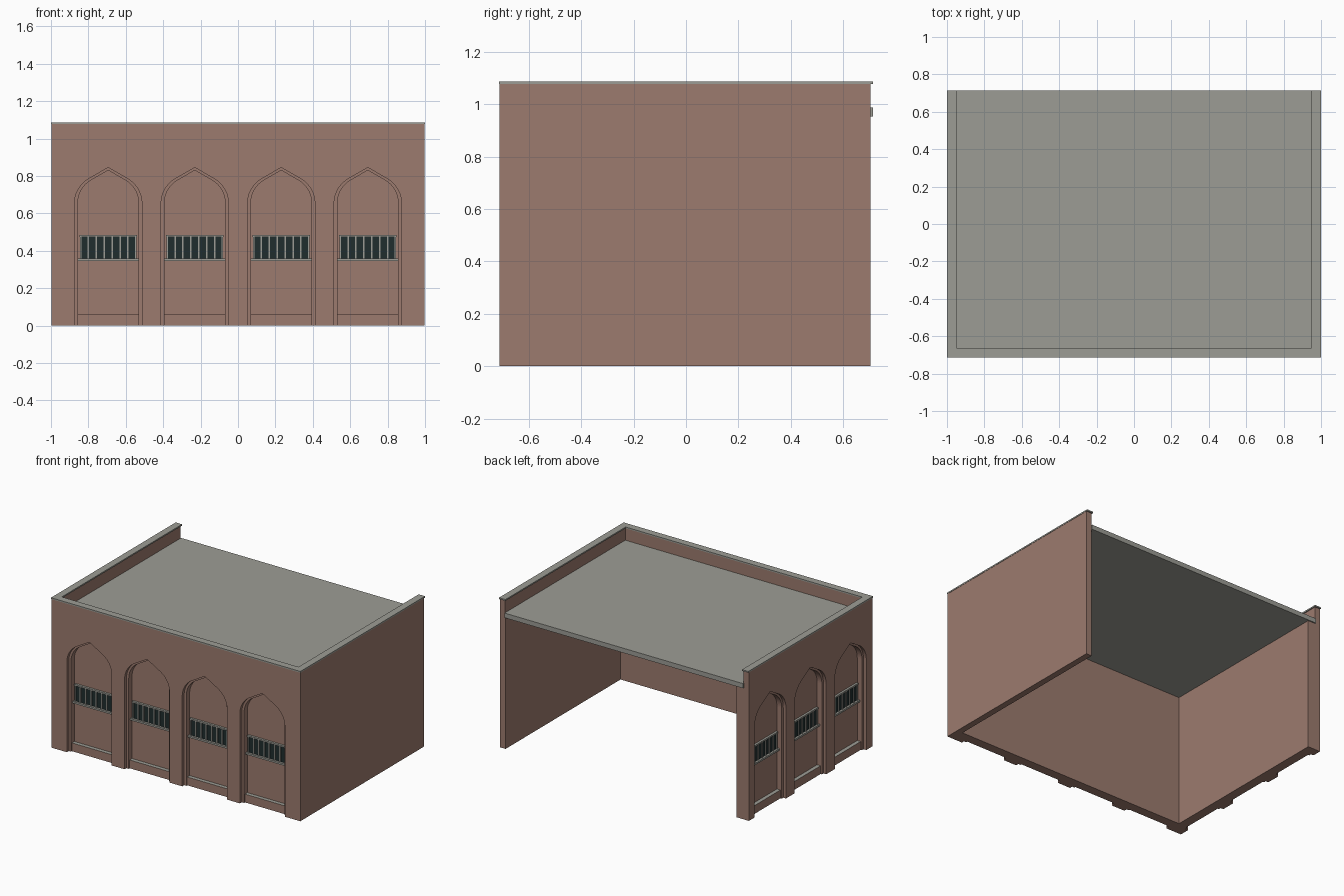
import bpy, bmesh, math
from mathutils import Matrix

if "Cube" in bpy.data.objects:
    bpy.data.objects.remove(bpy.data.objects["Cube"])


def material(name, rgb):
    m = bpy.data.materials.new(name)
    m.diffuse_color = (*rgb, 1)
    m.use_nodes = True
    m.node_tree.nodes["Principled BSDF"].inputs["Base Color"].default_value = m.diffuse_color
    return m


BRICK = material("brick", (0.335, 0.198, 0.158))
STONE = material("grey stone", (0.335, 0.335, 0.30))
GLASS = material("dark glass", (0.014, 0.026, 0.027))

X, FRONT, BACK = 1.0, -0.714, 0.705    # outer faces
ROOF_LOW, ROOF_TOP, TOP = 0.953, 0.987, 1.087
THICK, RECESS, STEP = 0.10, 0.06, 0.022  # wall depth, arch depth, first reveal


def add_box(bm, x0, x1, y0, y1, z0, z1, top_mat=0):
    m = Matrix.LocRotScale(((x0 + x1) / 2, (y0 + y1) / 2, (z0 + z1) / 2), None,
                           (x1 - x0, y1 - y0, z1 - z0))
    verts = bmesh.ops.create_cube(bm, size=1, matrix=m)["verts"]
    for f in {f for v in verts for f in v.link_faces}:
        f.normal_update()
        if f.normal.z > 0.9:
            f.material_index = top_mat


def add_prism(bm, points, offset):
    face = bm.faces.new([bm.verts.new(p) for p in points])
    ext = bmesh.ops.extrude_face_region(bm, geom=[face])["geom"]
    bmesh.ops.translate(bm, vec=offset,
                        verts=[g for g in ext if isinstance(g, bmesh.types.BMVert)])


def finish(bm, name, mats, matrix=None):
    bmesh.ops.recalc_face_normals(bm, faces=bm.faces[:])
    if matrix:
        bmesh.ops.transform(bm, matrix=matrix, verts=bm.verts[:])
    me = bpy.data.meshes.new(name)
    bm.to_mesh(me)
    bm.free()
    for m in mats:
        me.materials.append(m)
    ob = bpy.data.objects.new(name, me)
    bpy.context.scene.collection.objects.link(ob)
    return ob


def box(name, mat, *dims):
    bm = bmesh.new()
    add_box(bm, *dims)
    return finish(bm, name, [mat])


def arch_half(w, top, n=12):
    """Right half of a depressed pointed arch: round haunch, straight crown."""
    r = 0.85 * w
    z = top - (w - r / 2) * math.tan(math.radians(30)) - r * math.sin(math.radians(60))
    arc = [math.radians(60 * i / n) for i in range(n + 1)]
    return [(w, -0.1)] + [(w - r + r * math.cos(a), z + r * math.sin(a)) for a in arc]


def arch_cutter(name, centres, w, top, depth, matrix):
    bm = bmesh.new()
    half = arch_half(w, top)
    outline = half + [(0, top)] + [(-x, z) for x, z in reversed(half)]
    for c in centres:
        add_prism(bm, [(c + x, -0.1, z) for x, z in outline], (0, depth + 0.1, 0))
    ob = finish(bm, name, [BRICK], matrix)
    ob.hide_render = True
    ob.hide_set(True)
    return ob


def arcade_wall(name, x0, x1, centres, matrix):
    """Wall along local x, outside face at local y = 0, with recessed bays."""
    bm = bmesh.new()
    add_box(bm, x0, x1, 0, THICK, 0, ROOF_LOW)
    wall = finish(bm, name + "_wall", [BRICK], matrix)
    for part, w, top, depth in (("outer", 0.18, 0.845, STEP), ("inner", 0.162, 0.83, RECESS)):
        mod = wall.modifiers.new(part + " arch", 'BOOLEAN')
        mod.operation = 'DIFFERENCE'
        mod.solver = 'EXACT'
        mod.object = arch_cutter(f"{name}_{part}_arch_cutter", centres, w, top, depth, matrix)

    plinth, frame, panes = bmesh.new(), bmesh.new(), bmesh.new()
    for c in centres:
        # brick plinth with a stone ledge on top
        add_box(plinth, c - 0.162, c + 0.162, 0.032, RECESS, 0, 0.06, 1)
        # window strip: glass, sill, lintel and bars
        add_box(panes, c - 0.148, c + 0.148, RECESS - 0.006, RECESS, 0.355, 0.476)
        add_box(frame, c - 0.162, c + 0.162, 0.038, RECESS, 0.346, 0.359)
        add_box(frame, c - 0.153, c + 0.153, 0.044, RECESS, 0.473, 0.484)
        for i in range(8):
            x = c - 0.148 + 0.296 * i / 7
            add_box(frame, x - 0.004, x + 0.004, 0.047, RECESS, 0.357, 0.475)
    finish(plinth, name + "_plinths", [BRICK, STONE], matrix)
    finish(frame, name + "_window_frames", [STONE], matrix)
    finish(panes, name + "_window_panes", [GLASS], matrix)


def u_band(name, mat, x, front, back, t, z0, z1):
    """Three-sided band, open at the back."""
    pts = [(-x, back), (-x, front), (x, front), (x, back), (x - t, back),
           (x - t, front + t), (t - x, front + t), (t - x, back)]
    bm = bmesh.new()
    add_prism(bm, [(a, b, z0) for a, b in pts], (0, 0, z1 - z0))
    finish(bm, name, [mat])


# Arcaded front and left walls; the left wall owns the corner
WX, WF = X - 0.002, FRONT + 0.002
arcade_wall("front", -0.93, WX, [-0.694, -0.231, 0.231, 0.694],
            Matrix.Translation((0, WF, 0)))
arcade_wall("left", -BACK, -WF, [-0.46, 0, 0.46],
            Matrix.Translation((-WX, 0, 0)) @ Matrix.Rotation(-math.pi / 2, 4, 'Z'))

# Plain thin right wall
box("right_wall", BRICK, WX - 0.045, WX, WF + THICK, BACK, 0, ROOF_LOW)

# Parapet, coping and roof deck
u_band("parapet", BRICK, WX, WF, BACK, 0.042, ROOF_LOW, TOP - 0.01)
u_band("coping", STONE, X, FRONT, 0.714, 0.051, TOP - 0.01, TOP)
box("roof_deck", STONE, -0.957, 0.957, -0.672, 0.713, ROOF_LOW, ROOF_TOP)
